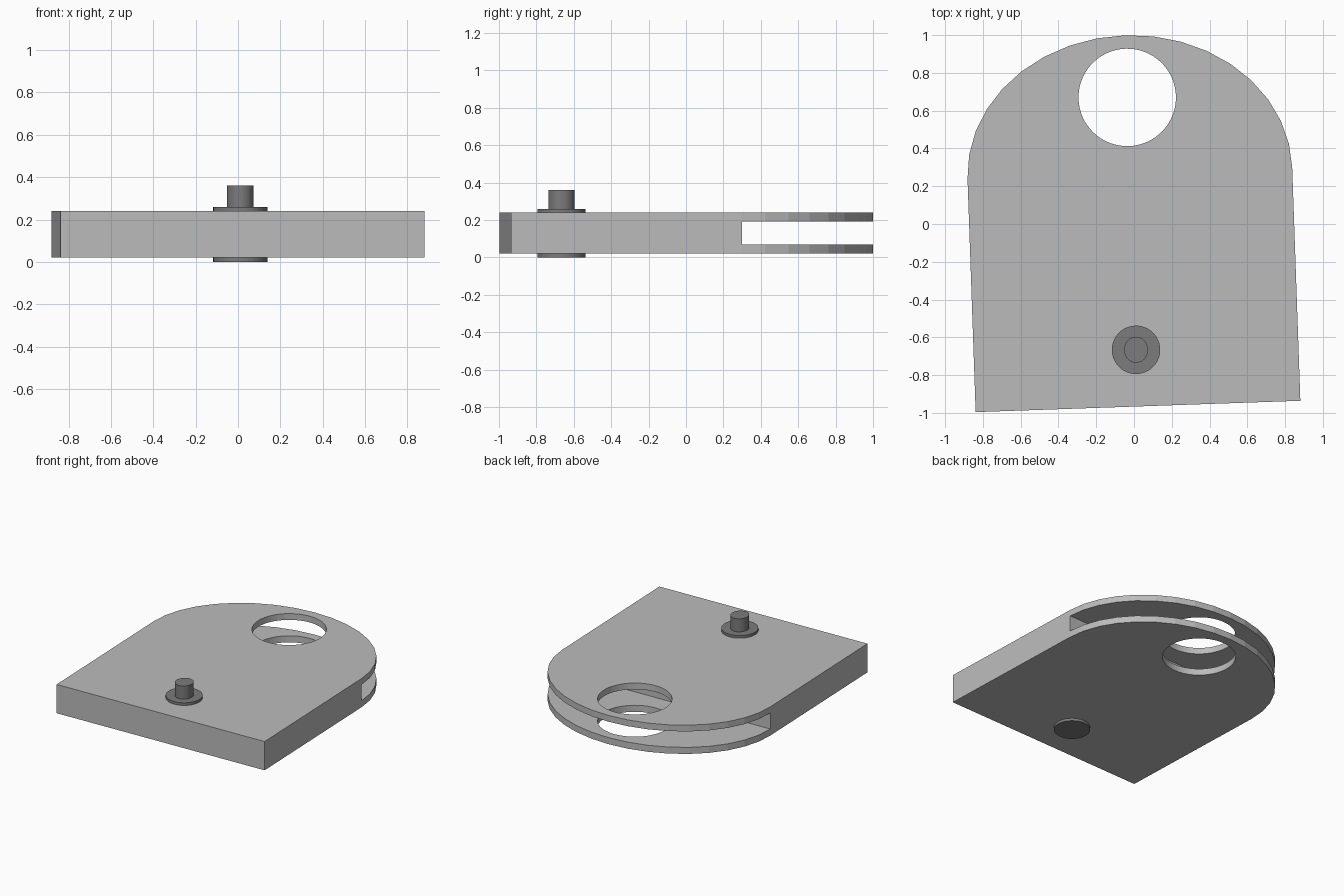
import bpy, bmesh, math

if "Cube" in bpy.data.objects:
    bpy.data.objects.remove(bpy.data.objects["Cube"])

TILT = math.radians(2)      # whole assembly is turned slightly about z
CX = -0.0125                # centre line in the tilted frame
HALF, FOOT, SHOULDER, CROWN = 0.86, -0.966, 0.27, 0.73


def material(name, grey):
    m = bpy.data.materials.new(name)
    m.diffuse_color = (grey, grey, grey, 1)
    m.use_nodes = True
    m.node_tree.nodes["Principled BSDF"].inputs["Base Color"].default_value = m.diffuse_color
    return m


def prism(name, outline, z0, z1):
    """Extrude a flat outline between two heights."""
    bm = bmesh.new()
    face = bm.faces.new([bm.verts.new((x, y, z0)) for x, y in outline])
    top = bmesh.ops.extrude_face_region(bm, geom=[face])["geom"]
    for v in top:
        if isinstance(v, bmesh.types.BMVert):
            v.co.z = z1
    bmesh.ops.recalc_face_normals(bm, faces=bm.faces)
    mesh = bpy.data.meshes.new(name)
    bm.to_mesh(mesh)
    bm.free()
    ob = bpy.data.objects.new(name, mesh)
    bpy.context.collection.objects.link(ob)
    ob.rotation_euler.z = TILT
    return ob


def ellipse(cx, cy, rx, ry, n=48):
    return [(cx + rx * math.cos(2 * math.pi * i / n),
             cy + ry * math.sin(2 * math.pi * i / n)) for i in range(n)]


def cut(target, cutter):
    mod = target.modifiers.new(cutter.name, "BOOLEAN")
    mod.operation = "DIFFERENCE"
    mod.solver = "EXACT"
    mod.object = cutter
    cutter.hide_render = True
    cutter.hide_set(True)


# Plate body: straight sides with an elliptical arch at the back
arch = [(CX + HALF * math.cos(math.radians(a)),
         SHOULDER + CROWN * math.sin(math.radians(a))) for a in range(0, 181, 10)]
plate = prism("forked_plate", [(CX - HALF, FOOT), (CX + HALF, FOOT)] + arch, 0.02, 0.24)
plate.data.materials.append(material("plate_grey", 0.5))

# Slot splitting the arch into two leaves, and the hole through both
cut(plate, prism("slot_cutter", [(-1.5, SHOULDER), (1.5, SHOULDER), (1.5, 1.5), (-1.5, 1.5)],
                 0.07, 0.192))
cut(plate, prism("hole_cutter", ellipse(CX, 0.671, 0.258, 0.258, 64), -0.2, 0.5))

# Pin with a washer on each side of the plate
dark = material("pin_grey", 0.2)
py = -0.666
for name, rx, ry, z0, z1 in (("lower_washer", 0.128, 0.128, 0.0, 0.02),
                             ("upper_washer", 0.128, 0.128, 0.24, 0.26),
                             ("pin", 0.0635, 0.069, 0.26, 0.36)):
    prism(name, ellipse(CX, py, rx, ry), z0, z1).data.materials.append(dark)
